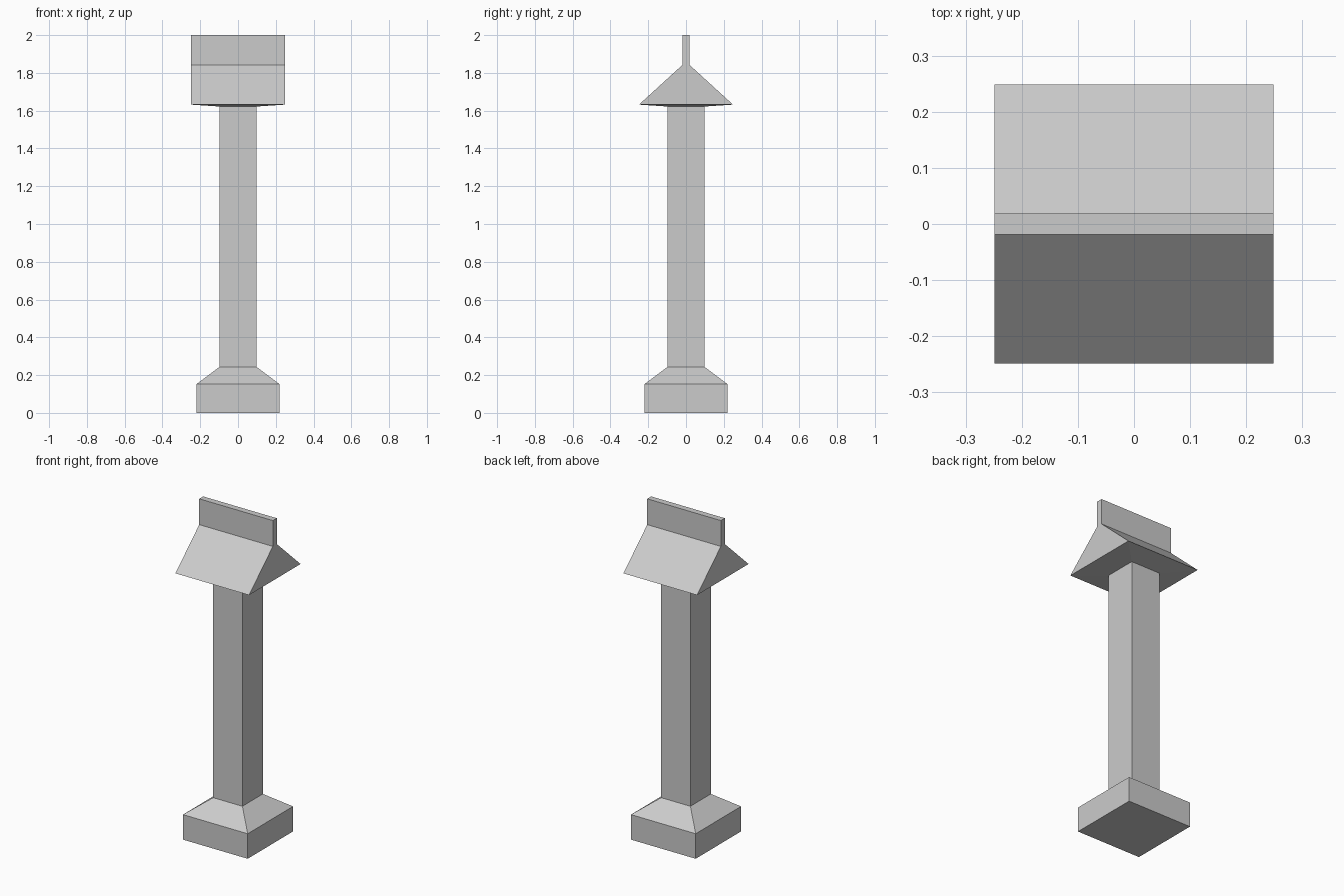
import bpy
import bmesh

if "Cube" in bpy.data.objects:
    bpy.data.objects.remove(bpy.data.objects["Cube"])


def loft(name, rings, cap_bottom=False, cap_top=False):
    """Skin a stack of rectangles given as (half_x, half_y, z)."""
    bm = bmesh.new()
    loops = [[bm.verts.new((sx * hx, sy * hy, z))
              for sx, sy in ((-1, -1), (1, -1), (1, 1), (-1, 1))]
             for hx, hy, z in rings]
    for low, high in zip(loops, loops[1:]):
        for i in range(4):
            j = (i + 1) % 4
            bm.faces.new((low[i], low[j], high[j], high[i]))
    if cap_bottom:
        bm.faces.new(loops[0][::-1])
    if cap_top:
        bm.faces.new(loops[-1])
    mesh = bpy.data.meshes.new(name)
    bm.to_mesh(mesh)
    bm.free()
    obj = bpy.data.objects.new(name, mesh)
    bpy.context.collection.objects.link(obj)
    return obj


BASE, SHAFT, CAP, RIDGE = 0.219, 0.099, 0.249, 0.019

# Square plinth with a sloped shoulder
loft("base", [(BASE, BASE, 0), (BASE, BASE, 0.153), (SHAFT, SHAFT, 0.243)],
     cap_bottom=True)

# Square shaft
loft("shaft", [(SHAFT, SHAFT, 0.243), (SHAFT, SHAFT, 1.622)])

# Gabled cap: shallow flared underside, two slopes, thin upright ridge
loft("gabled_cap", [(SHAFT, SHAFT, 1.622), (CAP, CAP, 1.632),
                    (CAP, RIDGE, 1.842), (CAP, RIDGE, 2.0)], cap_top=True)
